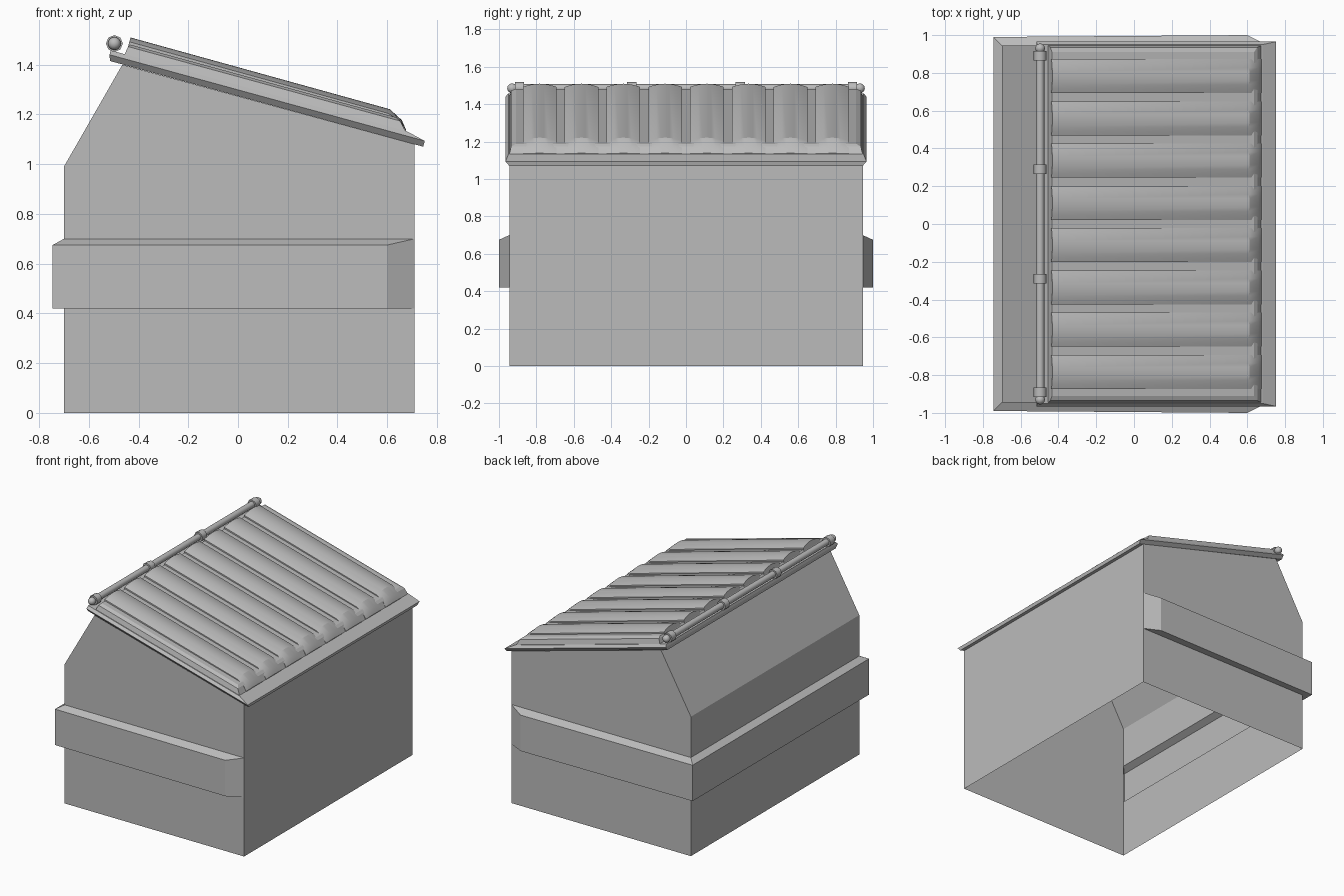
import bpy, bmesh, math
from mathutils import Vector, Matrix

cube = bpy.data.objects.get("Cube")
if cube:
    bpy.data.objects.remove(cube)

grey = bpy.data.materials.new("grey_metal")
grey.use_nodes = True
grey.diffuse_color = (0.5, 0.5, 0.5, 1)
grey.node_tree.nodes["Principled BSDF"].inputs["Base Color"].default_value = (0.5, 0.5, 0.5, 1)

SLOPE = math.radians(15.3)
LID_ORIGIN = Vector((-0.515, 0, 1.415))
LID = Matrix.Translation(LID_ORIGIN) @ Matrix.Rotation(SLOPE, 4, 'Y')


def finish(name, bm, matrix=None, smooth=None, recalc=True):
    if recalc:
        bmesh.ops.recalc_face_normals(bm, faces=bm.faces[:])
    if matrix:
        bm.transform(matrix)
    me = bpy.data.meshes.new(name)
    bm.to_mesh(me)
    bm.free()
    me.materials.append(grey)
    ob = bpy.data.objects.new(name, me)
    bpy.context.collection.objects.link(ob)
    if smooth:
        bpy.ops.object.select_all(action='DESELECT')
        ob.select_set(True)
        bpy.context.view_layer.objects.active = ob
        bpy.ops.object.shade_smooth_by_angle(angle=math.radians(smooth))
    return ob


def loft(name, rings, matrix=None, smooth=None, closed=True, caps=True):
    """Skin a list of equal-length point rings."""
    bm = bmesh.new()
    rows = [[bm.verts.new(p) for p in ring] for ring in rings]
    n = len(rows[0])
    for a, b in zip(rows, rows[1:]):
        for i in range(n if closed else n - 1):
            j = (i + 1) % n
            bm.faces.new((a[i], a[j], b[j], b[i]))
    if caps:
        bm.faces.new(rows[0])
        bm.faces.new(rows[-1])
    return finish(name, bm, matrix, smooth)


def rect(u0, u1, w, v):
    return [(u0, -w, v), (u1, -w, v), (u1, w, v), (u0, w, v)]


def rod(name, radius, length, y, sides):
    bm = bmesh.new()
    bmesh.ops.create_cone(bm, cap_ends=True, segments=sides,
                          radius1=radius, radius2=radius, depth=length)
    place = Matrix.Translation((-0.497, y, 1.485)) @ Matrix.Rotation(math.pi / 2, 4, 'X')
    return finish(name, bm, place, 50)


# Bin shell: open underneath and where the rear fork channel bulges out
W = 0.945
bm = bmesh.new()
side = [(-0.70, 0), (-0.70, 0.42), (-0.70, 0.70), (-0.70, 0.99),
        (-0.465, 1.40), (0.71, 1.08), (0.71, 0)]
near = [bm.verts.new((x, -W, z)) for x, z in side]
far = [bm.verts.new((x, W, z)) for x, z in side]
bm.faces.new(near[::-1])
bm.faces.new(far)
for i in (0, 2, 3, 5):
    bm.faces.new((near[i], near[i + 1], far[i + 1], far[i]))
finish("bin_body", bm)

# Belt wrapping the two sides and the rear, with tapered ends
inner = [(0.71, -W), (-0.70, -W), (-0.70, W), (0.71, W)]
outer = [(0.60, -1.0), (-0.745, -0.99), (-0.745, 0.99), (0.60, 1.0)]
section = [(inner, 0.42), (outer, 0.42), (outer, 0.675), (inner, 0.70)]
bm = bmesh.new()
rows = [[bm.verts.new((x, y, z)) for x, y in path] for path, z in section]
for a, b in zip(rows, rows[1:]):
    for i in range(3):
        bm.faces.new((a[i], a[i + 1], b[i + 1], b[i]))
bm.faces.new([r[0] for r in rows])
bm.faces.new([r[-1] for r in rows])
finish("side_belt", bm)

# Lid rim with flared edge
loft("lid_rim", [rect(0, 1.306, 0.945, 0), rect(-0.008, 1.306, 0.965, 0.024),
                 rect(-0.008, 1.228, 0.95, 0.042)], LID)

# Raised lid panel, forming the floor of the grooves
loft("lid_panel", [rect(0.05, 1.222, 0.945, 0.04), rect(0.055, 1.19, 0.935, 0.075),
                   rect(0.06, 1.17, 0.91, 0.085)], LID)

# Eight arched ribs across the lid
PITCH, HALF, STEPS = 0.2235, 0.09, 8
for k in range(8):
    y0 = (k - 3.5) * PITCH

    def arch(u, edge, crown, base):
        pts = [(u, y0 - HALF, base)]
        for i in range(STEPS + 1):
            t = 2 * i / STEPS - 1
            pts.append((u, y0 + HALF * t, edge + (crown - edge) * (1 - t * t)))
        return pts + [(u, y0 + HALF, base)]

    loft(f"lid_rib_{k + 1}", [arch(0.055, 0.095, 0.113, 0.05),
                              arch(1.137, 0.092, 0.11, 0.05),
                              arch(1.195, 0.07, 0.08, 0.05),
                              arch(1.222, 0.045, 0.047, 0.04)], LID, 25)

# Hinge rod, collars and rounded ends
rod("hinge_rod", 0.022, 1.86, 0, 12)
for k, y in enumerate((-0.89, -0.29, 0.29, 0.89)):
    rod(f"hinge_collar_{k + 1}", 0.034, 0.05, y, 8)
for label, y in (("front", -0.93), ("rear", 0.93)):
    bm = bmesh.new()
    bmesh.ops.create_uvsphere(bm, u_segments=12, v_segments=8, radius=0.026)
    finish(f"hinge_{label}_knob", bm, Matrix.Translation((-0.497, y, 1.485)), 50)
